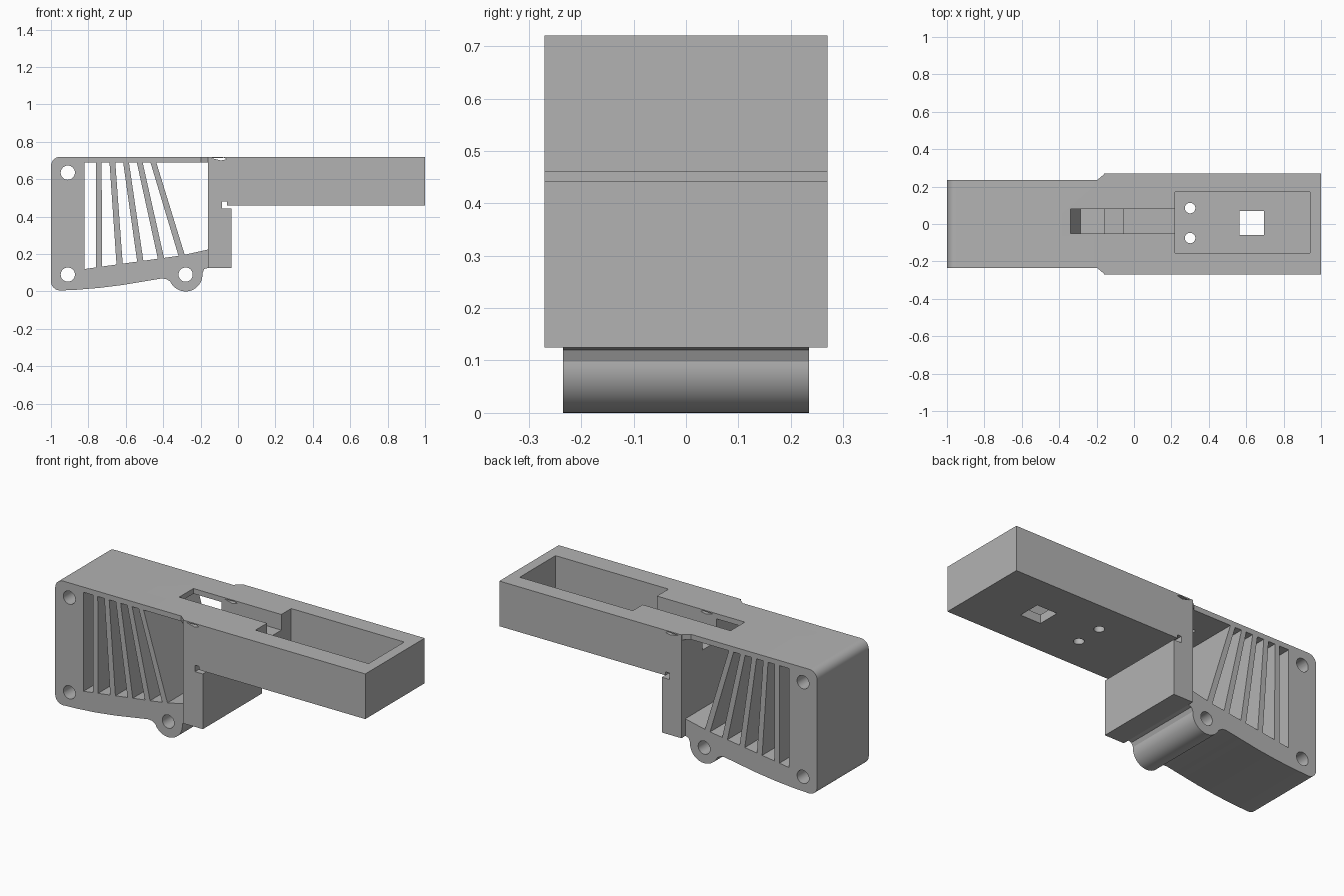
import bpy, bmesh
from math import sin, cos, radians
from mathutils import Vector

default = bpy.data.objects.get("Cube")
if default:
    bpy.data.objects.remove(default, do_unlink=True)

grey = bpy.data.materials.new("plain grey")
grey.use_nodes = True
colour = (0.45, 0.45, 0.45, 1)
grey.diffuse_color = colour
grey.node_tree.nodes["Principled BSDF"].inputs["Base Color"].default_value = colour


def prism(name, points, low, high, axis="Y"):
    """Extrude a flat outline along Y (x, z points) or Z (x, y points)."""
    place = (lambda a, b, d: (a, d, b)) if axis == "Y" else (lambda a, b, d: (a, b, d))
    bm = bmesh.new()
    face = bm.faces.new([bm.verts.new(place(a, b, low)) for a, b in points])
    made = bmesh.ops.extrude_face_region(bm, geom=[face])["geom"]
    shift = Vector(place(0, 0, high - low))
    bmesh.ops.translate(bm, vec=shift, verts=[g for g in made if isinstance(g, bmesh.types.BMVert)])
    bmesh.ops.recalc_face_normals(bm, faces=bm.faces)
    mesh = bpy.data.meshes.new(name)
    bm.to_mesh(mesh)
    bm.free()
    mesh.materials.append(grey)
    obj = bpy.data.objects.new(name, mesh)
    bpy.context.collection.objects.link(obj)
    return obj


def arc(cx, cy, r, start, end, steps=8):
    angles = [radians(start + (end - start) * i / steps) for i in range(steps + 1)]
    return [(cx + r * cos(a), cy + r * sin(a)) for a in angles]


def circle(cx, cy, r):
    return arc(cx, cy, r, 0, 360, 32)[:-1]


def rect(x0, x1, y0, y1):
    return [(x0, y0), (x1, y0), (x1, y1), (x0, y1)]


def combine(target, tool, operation):
    mod = target.modifiers.new(operation.lower(), "BOOLEAN")
    mod.operation, mod.object, mod.solver = operation, tool, "EXACT"
    bpy.context.view_layer.objects.active = target
    bpy.ops.object.modifier_apply(modifier=mod.name)
    bpy.data.objects.remove(tool, do_unlink=True)


# Frame with rounded left corners, bowed underside and a pivot boss
outline = arc(-0.95, 0.67, 0.05, 90, 180) + arc(-0.95, 0.055, 0.05, 180, 270)
outline += [(-0.86, 0.009), (-0.74, 0.019), (-0.62, 0.034), (-0.5, 0.054), (-0.41, 0.069)]
outline += [(-0.385, 0.067), (-0.367, 0.056)]
outline += arc(-0.28, 0.09, 0.09, 205, 365, 24)
outline += [(-0.18, 0.12), (-0.15, 0.128), (-0.15, 0.72)]
body = prism("vented_housing", outline, -0.235, 0.235)

# Long tray box with a hanging block and an undercut relief
housing = [(-0.16, 0.125), (-0.035, 0.125), (-0.035, 0.443), (-0.06, 0.443),
           (-0.085, 0.443), (-0.085, 0.48), (-0.06, 0.48), (-0.06, 0.46),
           (1, 0.46), (1, 0.72), (-0.16, 0.72)]
combine(body, prism("tray_box", housing, -0.27, 0.27), "UNION")

# Flared shoulders where the thin frame meets the wider box
flare = [(-0.197, -0.235), (-0.155, -0.27), (-0.155, 0.27), (-0.197, 0.235)]
combine(body, prism("shoulder", flare, 0.69, 0.72, "Z"), "UNION")

cutters = []


def window_floor(x):
    if x < -0.3:
        return 0.12 + (x + 0.82) * 0.14
    return 0.193 + (x + 0.3) * 0.22


# Vent slots, leaving five fins that lean progressively
left_top, left_bottom = -0.82, -0.82
for i in range(6):
    top, bottom = -0.76 + 0.073 * i, -0.76 + 0.1105 * i
    if i == 5:
        top = bottom = -0.16
    slot = [(left_top, 0.69), (left_bottom, window_floor(left_bottom)),
            (bottom, window_floor(bottom)), (top, 0.69)]
    cutters.append(prism("vent_slot", slot, -0.4, 0.4))
    left_top, left_bottom = top + 0.031, bottom + 0.033

# Fixing holes and the small cross tunnel under the top face
for x, z in ((-0.91, 0.635), (-0.91, 0.09), (-0.28, 0.09)):
    cutters.append(prism("fixing_hole", circle(x, z, 0.038), -0.4, 0.4))
tunnel = [(-0.14, 0.712), (-0.09, 0.7), (-0.06, 0.707), (-0.075, 0.715)]
cutters.append(prism("cross_tunnel", tunnel, -0.4, 0.4))

# Tray pocket, stepped cable channel and floor openings
for name, shape, low in (
        ("pocket", rect(0.22, 0.94, -0.155, 0.17), 0.51),
        ("channel", rect(-0.06, 0.23, -0.05, 0.08), 0.63),
        ("channel_step", rect(-0.17, -0.055, -0.05, 0.08), 0.56),
        ("roof_opening", rect(-0.34, -0.15, -0.05, 0.08), 0.66),
        ("square_opening", rect(0.565, 0.695, -0.06, 0.07), 0.4),
        ("screw_hole", circle(0.3, 0.085, 0.028), 0.4),
        ("screw_hole", circle(0.3, -0.075, 0.028), 0.4)):
    cutters.append(prism(name, shape, low, 0.8, "Z"))

for cutter in cutters:
    combine(body, cutter, "DIFFERENCE")

# Smooth only the curved walls
bpy.ops.object.select_all(action="DESELECT")
body.select_set(True)
bpy.context.view_layer.objects.active = body
bpy.ops.object.shade_smooth_by_angle(angle=radians(25))
